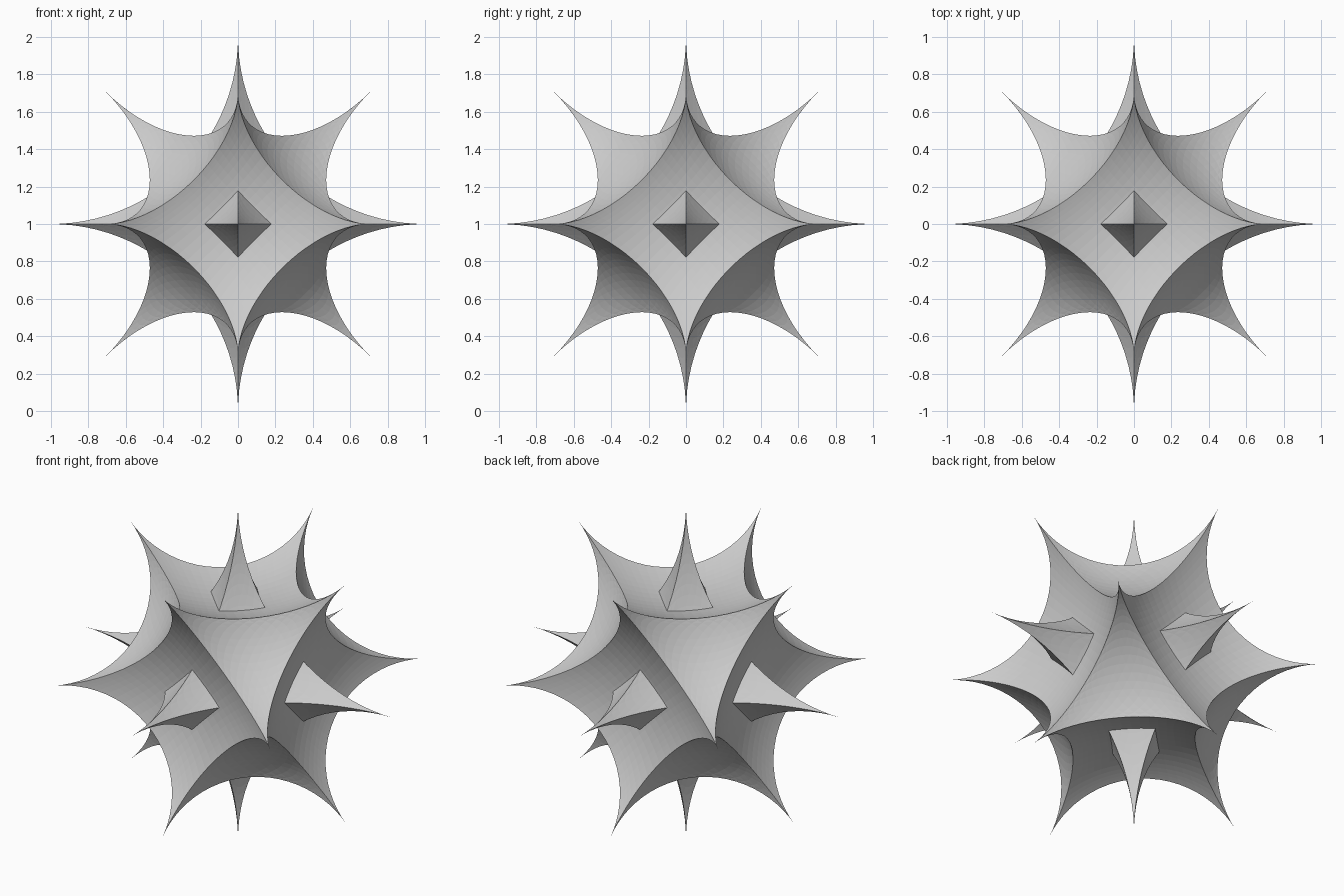
import bpy, bmesh
from math import sqrt
from itertools import product
from mathutils import Vector

if "Cube" in bpy.data.objects:
    bpy.data.objects.remove(bpy.data.objects["Cube"])

N = 24                      # divisions along each edge
CENTRE = Vector((0, 0, 1))


def bend(k):
    """Pull a point of a flat-faced solid inwards so flat faces become concave sphere patches."""
    return k / (1 + sqrt(max(0.0, 1 - k.length_squared))) + CENTRE


def ease(i):
    """Crowd the divisions towards the corners, where the spikes form."""
    s = i / N
    return s * s / (s * s + (1 - s) ** 2)


def triangle_patch(bm, a, b, c):
    grid = {}
    for i in range(N + 1):
        for j in range(N + 1 - i):
            w = [i * i, j * j, (N - i - j) ** 2]
            grid[i, j] = bm.verts.new(bend((a * w[0] + b * w[1] + c * w[2]) / sum(w)))
    for i in range(N):
        for j in range(N - i):
            bm.faces.new((grid[i, j], grid[i + 1, j], grid[i, j + 1]))
            if i + j < N - 1:
                bm.faces.new((grid[i + 1, j], grid[i + 1, j + 1], grid[i, j + 1]))


def square_patch(bm, a, b, c, d):
    grid = [[bm.verts.new(bend(a.lerp(b, ease(i)).lerp(d.lerp(c, ease(i)), ease(j))))
             for j in range(N + 1)] for i in range(N + 1)]
    for i in range(N):
        for j in range(N):
            bm.faces.new((grid[i][j], grid[i + 1][j], grid[i + 1][j + 1], grid[i][j + 1]))


def finish(bm, name):
    bmesh.ops.remove_doubles(bm, verts=bm.verts, dist=1e-5)
    bmesh.ops.recalc_face_normals(bm, faces=bm.faces)
    mesh = bpy.data.meshes.new(name)
    bm.to_mesh(mesh)
    bm.free()
    bpy.context.collection.objects.link(bpy.data.objects.new(name, mesh))


axes = [Vector((1, 0, 0)), Vector((0, 1, 0)), Vector((0, 0, 1))]
r = sqrt(0.5)

# Twelve-pointed body: concave cuboctahedron (8 triangles, 6 squares)
body = bmesh.new()
for signs in product((-1, 1), repeat=3):
    x, y, z = (a * s for a, s in zip(axes, signs))
    triangle_patch(body, (x + y) * r, (y + z) * r, (z + x) * r)
for n in range(3):
    u, v = axes[(n + 1) % 3], axes[(n + 2) % 3]
    for s in (-1, 1):
        square_patch(body, *[(axes[n] * s + e) * r for e in (u, v, -u, -v)])
finish(body, "concave_body")

# Six axis spikes: concave octahedron poking out through the square faces
spikes = bmesh.new()
for signs in product((-1, 1), repeat=3):
    triangle_patch(spikes, *[a * s for a, s in zip(axes, signs)])
finish(spikes, "axis_spikes")
